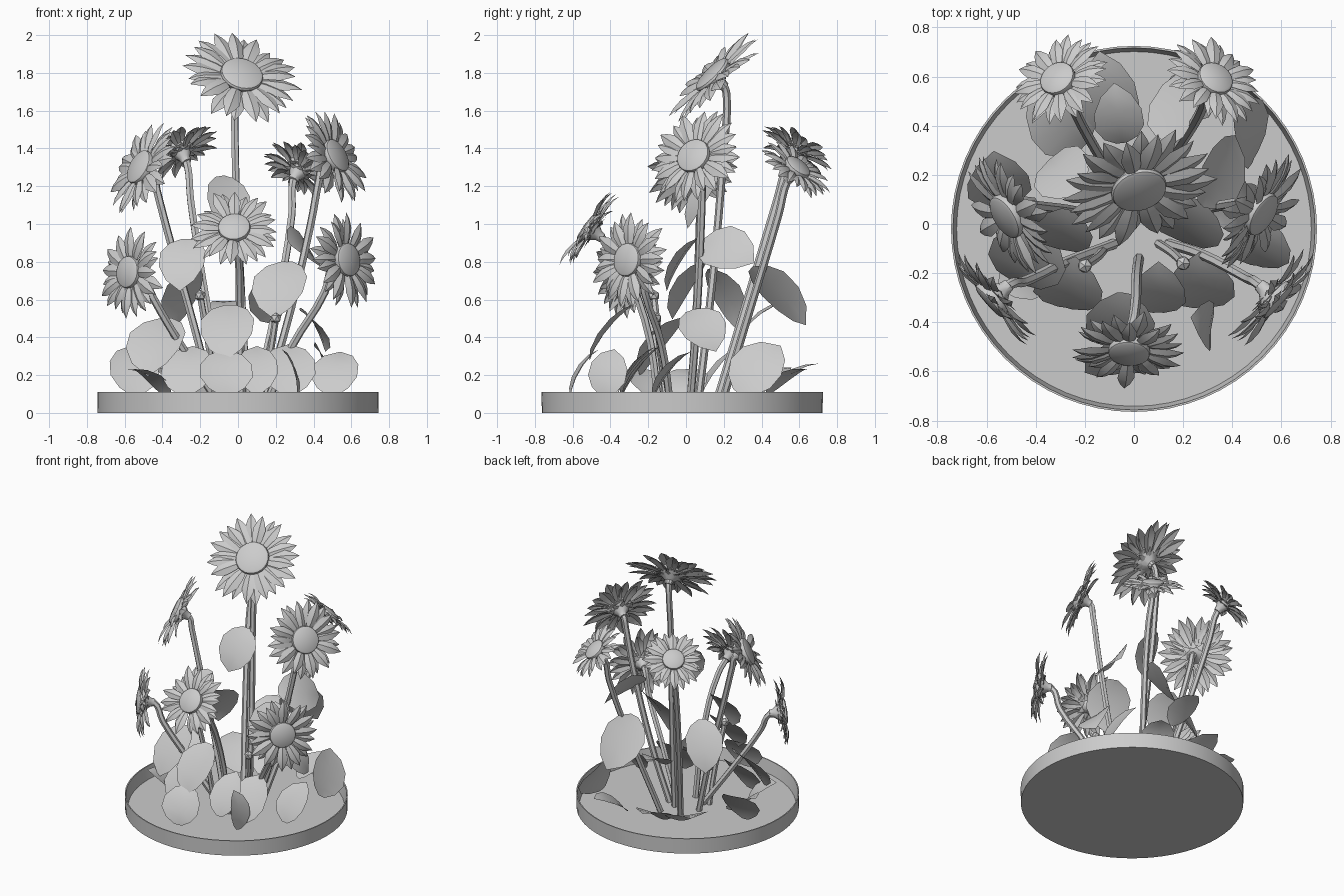
import bpy, bmesh, math, random
from mathutils import Vector, Matrix

if "Cube" in bpy.data.objects:
    bpy.data.objects.remove(bpy.data.objects["Cube"])
random.seed(4)

mat = bpy.data.materials.new("light grey")
mat.use_nodes = True
mat.diffuse_color = (0.6, 0.6, 0.6, 1)
mat.node_tree.nodes["Principled BSDF"].inputs["Base Color"].default_value = (0.6, 0.6, 0.6, 1)


def smooth(ob, angle):
    bpy.ops.object.select_all(action='DESELECT')
    ob.select_set(True)
    bpy.context.view_layer.objects.active = ob
    if ob.type == 'CURVE':
        bpy.ops.object.convert(target='MESH')
    bpy.ops.object.shade_smooth_by_angle(angle=math.radians(angle))


def finish(bm, name, matrix=None, angle=35):
    me = bpy.data.meshes.new(name)
    if matrix:
        bm.transform(matrix)
    bm.to_mesh(me)
    bm.free()
    ob = bpy.data.objects.new(name, me)
    bpy.context.collection.objects.link(ob)
    me.materials.append(mat)
    smooth(ob, angle)


def lathe(bm, profile, steps):
    """Spin (radius, height) points about z."""
    rings = []
    for r, z in profile:
        if r == 0:
            rings.append([bm.verts.new((0, 0, z))] * steps)
        else:
            rings.append([bm.verts.new((r * math.cos(a), r * math.sin(a), z))
                          for a in (math.tau * i / steps for i in range(steps))])
    for a, b in zip(rings, rings[1:]):
        for i in range(steps):
            j = (i + 1) % steps
            bm.faces.new(list(dict.fromkeys((a[i], a[j], b[j], b[i]))))


def blade(bm, outline, fold, matrix):
    """Folded blade along +x; outline holds (x, half width, height)."""
    mid = [bm.verts.new(matrix @ Vector((x, 0, z))) for x, w, z in outline]
    for s in (1, -1):
        side = [m if w == 0 else bm.verts.new(matrix @ Vector((x, s * w, z + fold * w)))
                for m, (x, w, z) in zip(mid, outline)]
        for i in range(len(mid) - 1):
            f = list(dict.fromkeys((mid[i], mid[i + 1], side[i + 1], side[i])))
            bm.faces.new(f if s > 0 else f[::-1])


# Round tray with a thin rim
bm = bmesh.new()
lathe(bm, [(0, 0), (.743, 0), (.745, .11), (.737, .11), (.722, .02), (0, .02)], 64)
finish(bm, "tray", Matrix.Translation((0, -.02, 0)))


def flower(label, centre, normal, R):
    n = Vector(normal).normalized()
    frame = Matrix.Translation(centre) @ n.to_track_quat('Z', 'Y').to_matrix().to_4x4()
    # Domed seed disc
    bm = bmesh.new()
    d = .36 * R
    lathe(bm, [(0, -.02), (d * .95, -.02), (d, .0), (d * .96, .012), (d * .85, .018), (0, .024)], 24)
    finish(bm, label + "_disc", frame)
    # Two staggered rings of pointed petals
    bm = bmesh.new()
    count = 12
    for ring in range(2):
        for i in range(count):
            a = math.tau * (i + ring / 2 + random.uniform(-.12, .12)) / count
            k = R * random.uniform(.92, 1.04)
            lift = -.018 * ring
            m = (Matrix.Rotation(a, 4, 'Z') @ Matrix.Rotation(random.uniform(-.12, .08), 4, 'Y')
                 @ Matrix.Rotation(random.uniform(-.18, .18), 4, 'X'))
            blade(bm, [(.22 * k, .045 * k, -.01 + lift), (.45 * k, .115 * k, .006 + lift),
                       (.68 * k, .145 * k, .01 + lift), (.86 * k, .08 * k, .002 + lift),
                       (k, 0, -.014 + lift)], -.35, m)
    finish(bm, label + "_petals", frame, 25)
    # Calyx and pointed sepals behind the head
    bm = bmesh.new()
    lathe(bm, [(0, -.1), (.026, -.095), (.03, -.07), (.27 * R, -.025), (0, -.015)], 10)
    for i in range(8):
        blade(bm, [(.02, .012, -.06), (.2 * R, .022, -.045), (.42 * R, 0, -.045)], .3,
              Matrix.Rotation(math.tau * i / 8, 4, 'Z'))
    finish(bm, label + "_calyx", frame)
    return n


def stem(label, points, radius=.021):
    cu = bpy.data.curves.new(label, 'CURVE')
    cu.dimensions = '3D'
    cu.bevel_depth = radius
    cu.bevel_resolution = 1
    cu.resolution_u = 4
    cu.use_fill_caps = True
    sp = cu.splines.new('BEZIER')
    sp.bezier_points.add(len(points) - 1)
    for p, co in zip(sp.bezier_points, points):
        p.co = co
        p.handle_left_type = p.handle_right_type = 'AUTO'
    ob = bpy.data.objects.new(label, cu)
    bpy.context.collection.objects.link(ob)
    cu.materials.append(mat)
    smooth(ob, 40)


# name: head centre, facing, radius, stem points from the tray up
plants = {
    "tall": ((.02, .14, 1.79), (.22, -.68, .68), .32, [(.05, .06, .02), (.015, .14, .7), (-.015, .2, 1.4), (-.01, .215, 1.68)]),
    "front": ((-.02, -.52, .98), (-.05, -.81, .58), .24, [(.02, -.14, .02), (.01, -.22, .5), (0, -.38, .85)]),
    "upper_right": ((-.52, .03, 1.3), (-.77, -.47, .42), .27, [(-.12, .02, .02), (-.23, .05, .45), (-.37, .07, .95), (-.43, .075, 1.18)]),
    "upper_left": ((.52, .04, 1.36), (.77, -.47, .42), .265, [(.12, .02, .02), (.24, .05, .4), (.385, .08, 1.0), (.43, .085, 1.24)]),
    "lower_right": ((-.58, -.31, .745), (-.74, -.66, .1), .24, [(-.08, -.08, .02), (-.29, -.16, .34), (-.45, -.235, .61)]),
    "lower_left": ((.58, -.31, .81), (.74, -.66, .12), .25, [(.14, -.08, .02), (.29, -.13, .36), (.46, -.22, .64)]),
    "back_right": ((-.31, .59, 1.4), (-.4, .5, .75), .21, [(-.06, .15, .02), (-.16, .31, .55), (-.25, .48, 1.12)]),
    "back_left": ((.33, .59, 1.3), (.4, .55, .72), .21, [(.08, .18, .02), (.2, .34, .55), (.285, .49, 1.05)]),
}
for label, (c, n, R, pts) in plants.items():
    n = flower(label + "_flower", c, n, R)
    c = Vector(c)
    stem(label + "_stem", pts + [c - n * .09, c - n * .04])

# Short cut stems with knobs
for i, (base, top) in enumerate([((-.12, -.1, .02), (-.2, -.17, .62)), ((.1, -.08, .02), (.2, -.16, .5))]):
    base, top = Vector(base), Vector(top)
    stem(f"cut_stem_{i}", [base, (base + top) / 2 + Vector((.01, 0, 0)), top], .018)
    bm = bmesh.new()
    bmesh.ops.create_icosphere(bm, subdivisions=1, radius=.032)
    finish(bm, f"knob_{i}", Matrix.Translation(top))


def leaf(label, base, tip, width, lean):
    """Broad cupped leaf; lean turns its upper side towards +x."""
    base, tip = Vector(base), Vector(tip)
    x = (tip - base).normalized()
    y = Vector((lean, 0, 1)).cross(x).normalized()
    m = Matrix((x, y, x.cross(y))).transposed().to_4x4()
    L, w = (tip - base).length, width / 2
    bm = bmesh.new()
    blade(bm, [(0, .2 * w, 0), (.12 * L, .68 * w, .012), (.33 * L, w, .022), (.6 * L, .97 * w, .022),
               (.84 * L, .62 * w, .01), (L, 0, -.01)], .1, Matrix.Translation(base) @ m)
    finish(bm, label, angle=40)


# Leaves carried by the stems: base, tip, width, lean
stem_leaves = [
    ((-.05, .17, 1.25), (-.08, .0, .98), .24, .3),
    ((-.27, .06, .92), (-.31, -.11, .65), .25, 0),
    ((.26, .1, .8), (.19, -.08, .5), .3, 0),
    ((-.04, -.28, .57), (-.07, -.52, .28), .28, 0),
    ((-.38, -.02, .5), (-.48, -.25, .2), .32, 0),
    ((.27, .08, .9), (.42, .36, .8), .28, 1.5),
    ((.18, .34, .76), (.2, .64, .47), .28, -.6),
    ((.33, .02, .54), (.47, .16, .33), .25, 1),
    ((-.22, .13, .76), (-.35, .27, .45), .25, 0),
    ((-.05, .33, .46), (-.08, .57, .6), .2, 0),
]
# Leaves rising out of the tray
tray_leaves = [
    ((-.54, .08, .09), (-.57, .29, .36), .26, 0), ((-.28, -.34, .09), (-.24, -.14, .36), .28, 0),
    ((-.06, -.61, .09), (-.07, -.47, .34), .28, 0), ((.1, -.36, .1), (.1, -.16, .36), .22, 0),
    ((.31, -.44, .09), (.24, -.38, .34), .2, 2.5), ((.27, -.34, .09), (.27, -.12, .37), .28, 0),
    ((.5, -.17, .09), (.54, .02, .33), .25, 0),
    ((.49, .27, .11), (.41, .5, .36), .28, 1.5),
    ((.18, .44, .1), (.3, .64, .24), .22, 0), ((-.08, .38, .08), (-.14, .7, .27), .24, 0),
    ((-.2, .32, .08), (-.42, .54, .25), .28, 0), ((-.38, -.02, .08), (-.58, .02, .24), .24, 0),
    ((-.38, -.17, .08), (-.55, -.26, .24), .22, 0),
]
for kind, rows in (("stem_leaf", stem_leaves), ("tray_leaf", tray_leaves)):
    for i, row in enumerate(rows):
        leaf(f"{kind}_{i}", *row)
